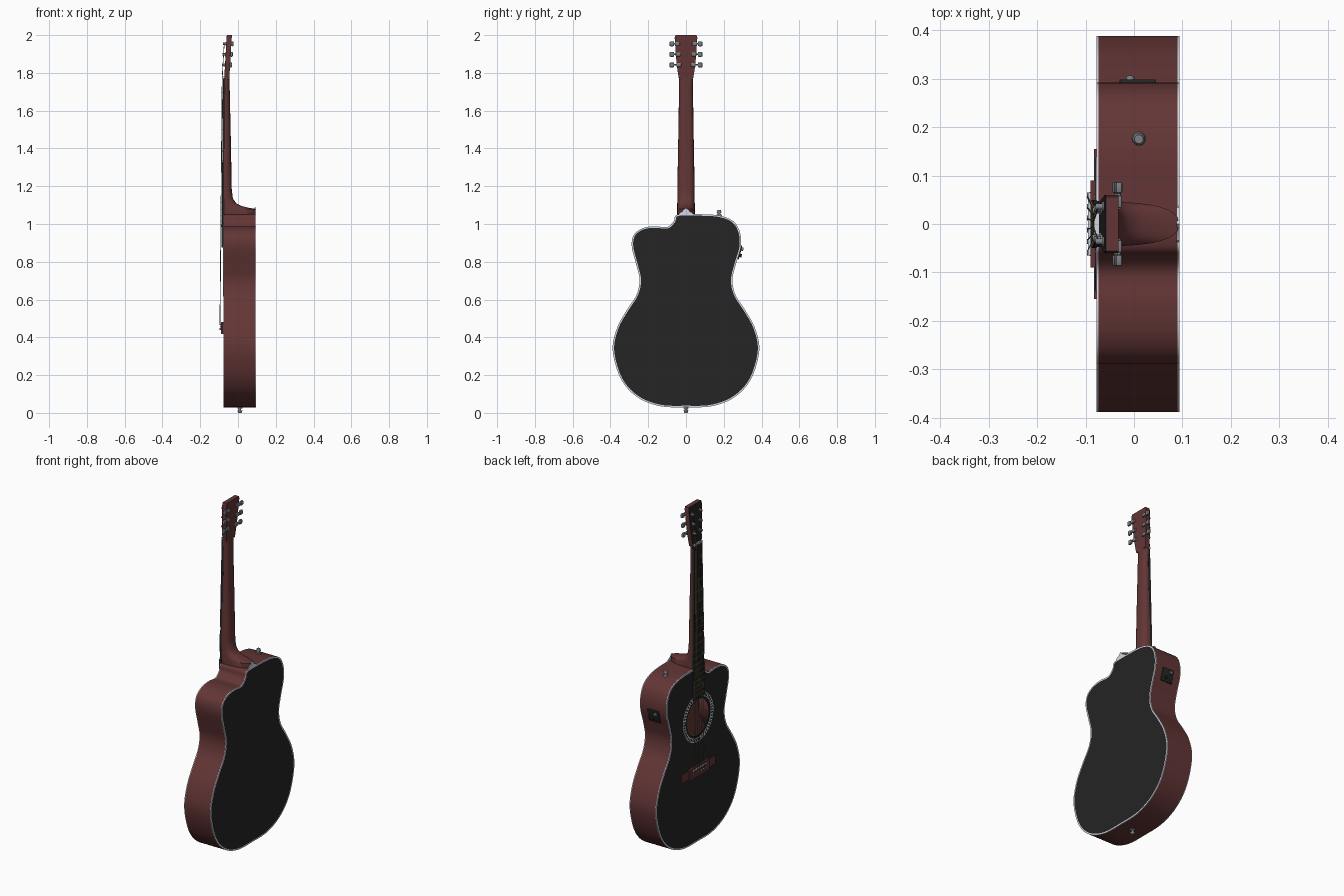
import bpy, bmesh, math
from mathutils import Matrix, Vector

cube = bpy.data.objects.get("Cube")
if cube:
    bpy.data.objects.remove(cube, do_unlink=True)


def material(name, r, g, b):
    mat = bpy.data.materials.new(name)
    mat.use_nodes = True
    mat.diffuse_color = (r, g, b, 1)
    mat.node_tree.nodes["Principled BSDF"].inputs["Base Color"].default_value = (r, g, b, 1)
    return mat


RED = material("mahogany red", 0.125, 0.036, 0.036)
BLACK = material("black lacquer", 0.018, 0.018, 0.018)
WHITE = material("pale binding", 0.65, 0.68, 0.78)
GREY = material("metal grey", 0.2, 0.21, 0.23)
BRONZE = material("bronze wire", 0.2, 0.17, 0.07)


def add_mesh(name, bm, mat, lean=0.0, pivot=0.0):
    """Finish a bmesh as an object; lean shifts x with height above the pivot."""
    bmesh.ops.remove_doubles(bm, verts=bm.verts, dist=0.00005)
    bmesh.ops.recalc_face_normals(bm, faces=bm.faces)
    for v in bm.verts:
        v.co.x += lean * (v.co.z - pivot)
    mesh = bpy.data.meshes.new(name)
    bm.to_mesh(mesh)
    bm.free()
    mesh.materials.append(mat)
    mesh.polygons.foreach_set("use_smooth", [True] * len(mesh.polygons))
    mesh.set_sharp_from_angle(angle=math.radians(35))
    obj = bpy.data.objects.new(name, mesh)
    bpy.context.collection.objects.link(obj)
    return obj


# Local x, y, z become world y, z, x
SIDEWAYS = Matrix(((0, 0, 1, 0), (1, 0, 0, 0), (0, 1, 0, 0), (0, 0, 0, 1)))


def plate(name, loops, x0, x1, mat, lean=0.0, pivot=0.0):
    """Solid between x0 and x1 from (y, z) loops; later loops are holes."""
    curve = bpy.data.curves.new(name, "CURVE")
    curve.dimensions = "2D"
    curve.fill_mode = "BOTH"
    curve.extrude = (x1 - x0) / 2
    for loop in loops:
        spline = curve.splines.new("POLY")
        spline.points.add(len(loop) - 1)
        for p, (y, z) in zip(spline.points, loop):
            p.co = (y, z, 0, 1)
        spline.use_cyclic_u = True
    helper = bpy.data.objects.new(name + " helper", curve)
    bpy.context.collection.objects.link(helper)
    graph = bpy.context.evaluated_depsgraph_get()
    mesh = bpy.data.meshes.new_from_object(helper.evaluated_get(graph))
    bm = bmesh.new()
    bm.from_mesh(mesh)
    bm.transform(Matrix.Translation(((x0 + x1) / 2, 0, 0)) @ SIDEWAYS)
    bpy.data.objects.remove(helper, do_unlink=True)
    bpy.data.curves.remove(curve)
    bpy.data.meshes.remove(mesh)
    return add_mesh(name, bm, mat, lean, pivot)


def rod(name, a, b, radius, mat, sides=16, tip=None):
    a, b = Vector(a), Vector(b)
    bm = bmesh.new()
    bmesh.ops.create_cone(bm, cap_ends=True, segments=sides, radius1=radius,
                          radius2=radius if tip is None else tip, depth=(b - a).length)
    turn = (b - a).to_track_quat("Z", "Y").to_matrix().to_4x4()
    bm.transform(Matrix.Translation((a + b) / 2) @ turn)
    return add_mesh(name, bm, mat)


def box(name, centre, size, mat, tilt=0.0, bevel=0.0):
    bm = bmesh.new()
    bmesh.ops.create_cube(bm, size=1)
    bm.transform(Matrix.Diagonal((*size, 1)))
    if bevel:
        bmesh.ops.bevel(bm, geom=bm.edges[:], offset=bevel, segments=2, affect="EDGES", profile=0.5)
    bm.transform(Matrix.Translation(centre) @ Matrix.Rotation(tilt, 4, "X"))
    return add_mesh(name, bm, mat)


def circle(z, radius, count=48):
    return [(radius * math.cos(math.tau * i / count), z + radius * math.sin(math.tau * i / count))
            for i in range(count)]


def smooth_loop(points, steps=5):
    out, n = [], len(points)
    for i in range(n):
        a, b, c, d = (Vector(points[(i + k) % n]) for k in (-1, 0, 1, 2))
        for s in range(steps):
            t = s / steps
            out.append((2 * b + (c - a) * t + (2 * a - 5 * b + 4 * c - d) * t * t
                        + (3 * b - a - 3 * c + d) * t ** 3) / 2)
    return out


def inset(loop, d):
    out = []
    for i, p in enumerate(loop):
        t = (loop[(i + 1) % len(loop)] - loop[i - 1]).normalized()
        out.append(p + Vector((-t.y, t.x)) * d)
    return out


# Body outline: symmetric lower bout, full shoulder and cutaway shoulder
lower = [(0.14, 0.036), (0.26, 0.085), (0.345, 0.18), (0.388, 0.33), (0.365, 0.45),
         (0.313, 0.545), (0.262, 0.625), (0.246, 0.705), (0.265, 0.79)]
shoulder = [(0.29, 0.875), (0.286, 0.955), (0.25, 1.015), (0.175, 1.045), (0.07, 1.052)]
cutaway = [(-0.045, 1.05), (-0.066, 1.013), (-0.1, 0.984), (-0.165, 0.988), (-0.23, 0.978),
           (-0.277, 0.942), (-0.287, 0.88)]
outline = smooth_loop([(0, 0.03)] + lower + shoulder + cutaway + [(-y, z) for y, z in reversed(lower)])
inner = inset(outline, 0.008)
FRONT, BACK, HOLE = -0.0775, 0.094, 0.755
hole = circle(HOLE, 0.105)

# Hollow body
plate("body_sides", [outline, inner], FRONT + 0.004, BACK - 0.004, RED)
plate("front_binding", [outline, inner], FRONT, FRONT + 0.004, WHITE)
plate("back_binding", [outline, inner], BACK - 0.004, BACK, WHITE)
plate("soundboard", [inner, hole], FRONT, FRONT + 0.005, BLACK)
plate("back_panel", [inner], BACK - 0.004, BACK, BLACK)
plate("inner_back", [inner], BACK - 0.008, BACK - 0.005, RED)

# Rosette with radial black tiles
plate("rosette", [circle(HOLE, 0.14), circle(HOLE, 0.117)], FRONT - 0.002, FRONT, WHITE)
bm = bmesh.new()
for i in range(48):
    turn = Matrix.Translation((FRONT - 0.002, 0, HOLE)) @ Matrix.Rotation(math.tau * i / 48, 4, "X")
    bmesh.ops.create_cube(bm, size=1, matrix=turn @ Matrix.Translation((0, 0, 0.1285))
                          @ Matrix.Diagonal((0.002, 0.008, 0.014, 1)))
add_mesh("rosette_tiles", bm, BLACK)

# Neck and heel lofted from D sections: height, half width, back x
sections = [(1.04, 0.046, 0.092), (1.08, 0.046, 0.092), (1.085, 0.046, 0.06), (1.095, 0.046, 0.02),
            (1.11, 0.046, -0.01), (1.135, 0.046, -0.027), (1.18, 0.046, -0.033),
            (1.45, 0.041, -0.038), (1.72, 0.036, -0.044), (1.79, 0.039, -0.046)]
bm, rings = bmesh.new(), []
for z, half, back in sections:
    front = -0.076 + 0.008 * (z - 1)
    ring = []
    for i in range(17):
        a = math.pi * i / 16
        y = half * math.copysign(abs(math.cos(a)) ** 0.75, math.cos(a))
        ring.append(bm.verts.new((front + (back - front) * max(0, math.sin(a)) ** 0.75, y, z)))
    rings.append(ring)
for r, s in zip(rings, rings[1:]):
    for i in range(17):
        j = (i + 1) % 17
        bm.faces.new((r[i], r[j], s[j], s[i]))
bm.faces.new(rings[0])
bm.faces.new(rings[-1])
add_mesh("neck", bm, RED)
cap = [(0.04, 1.045), (0.034, 1.06), (0.015, 1.07), (0, 1.088)]
plate("heel_cap", [cap + [(-y, z) for y, z in cap[-2::-1]]], BACK - 0.006, BACK, WHITE)

# Fretboard, frets and nut
NUT, END, SLOPE = 1.77, 0.875, 0.008


def half_width(z):
    return 0.05 + (z - END) / (NUT - END) * -0.014


def across(name, z0, z1, x0, x1, mat):
    a, b = half_width(z0), half_width(z1)
    return plate(name, [[(-a, z0), (a, z0), (b, z1), (-b, z1)]], x0, x1, mat, SLOPE, END)


across("fretboard", END, NUT, -0.087, -0.074, BLACK)
across("nut", NUT, NUT + 0.01, -0.09, -0.074, WHITE)
for n in range(1, 20):
    z = NUT - 1.31 * (1 - 2 ** (-n / 12))
    across("fret", z - 0.0015, z + 0.0015, -0.0885, -0.0865, BRONZE)

# Headstock leaning back, with a black face
HEAD_LEAN = 0.06
side = [(0.037, 1.765), (0.043, 1.8), (0.05, 1.85), (0.06, 1.985), (0.056, 2.0)]
head = side + [(-y, z) for y, z in reversed(side)]
plate("headstock", [head], -0.07, -0.046, RED, HEAD_LEAN, NUT)
plate("headstock_face", [head], -0.073, -0.07, BLACK, HEAD_LEAN, NUT)

# Tuners and strings
for i in range(6):
    s = -1 if i < 3 else 1
    row = i if i < 3 else 5 - i
    z = 1.842 + 0.056 * row
    x = -0.06 + HEAD_LEAN * (z - NUT)
    y = s * (0.028 + 0.004 * row)
    rod("tuner_post", (x + 0.01, y, z), (x - 0.03, y, z), 0.006, GREY)
    rod("tuner_washer", (x - 0.01, y, z), (x - 0.017, y, z), 0.01, GREY)
    box("tuner_gear", (x + 0.018, y + s * 0.01, z), (0.012, 0.026, 0.02), GREY, 0, 0.003)
    rod("tuner_shaft", (x + 0.018, y, z), (x + 0.018, s * 0.07, z), 0.004, GREY)
    box("tuner_button", (x + 0.018, s * 0.075, z), (0.014, 0.024, 0.026), GREY, 0, 0.005)
    spread = (i - 2.5) / 2.5
    wire = BRONZE if i >= 3 else GREY
    saddle = (-0.0955, spread * 0.055, 0.468)
    nut = (-0.0835, spread * 0.03, NUT + 0.005)
    thick = 0.0011 + 0.0002 * i
    rod("string", saddle, nut, thick, wire, 6)
    rod("string_end", nut, (x - 0.024, y, z), thick, wire, 6)
    rod("string_tail", saddle, (-0.088, spread * 0.06, 0.445), thick, wire, 6)
    rod("bridge_pin", (-0.085, spread * 0.06, 0.445), (-0.097, spread * 0.06, 0.445), 0.006, GREY, 12, 0.005)

# Bridge with thin wings and raised centre
plate("bridge_wings", [[(-0.155, 0.425), (0.155, 0.425), (0.155, 0.475), (-0.155, 0.475)]],
      FRONT - 0.005, FRONT, RED)
plate("bridge_centre", [[(-0.09, 0.418), (0.09, 0.418), (0.09, 0.482), (-0.09, 0.482)]],
      FRONT - 0.012, FRONT, RED)
box("saddle", (-0.09, 0, 0.468), (0.01, 0.13, 0.006), WHITE)

# Strap buttons on the bottom and the full shoulder
for name, y, base, up in (("bottom_strap_button", 0, 0.032, -1), ("top_strap_button", 0.175, 1.042, 1)):
    for z0, z1, r, tip in ((0, 0.009, 0.015, 0.012), (0.009, 0.02, 0.007, 0.007), (0.02, 0.032, 0.013, 0.009)):
        rod(name, (0.01, y, base + up * z0), (0.01, y, base + up * z1), r, GREY, 20, tip)

# Control panel on the side
TILT = -0.26
box("control_panel", (0.008, 0.283, 0.85), (0.075, 0.012, 0.075), BLACK, TILT, 0.002)
for x, z in ((-0.008, 0.868), (0.02, 0.835)):
    y = 0.286 + (z - 0.85) * 0.27
    rod("control_knob", (x, y, z), (x, y + 0.013, z - 0.003), 0.009, GREY if z > 0.85 else BLACK)
